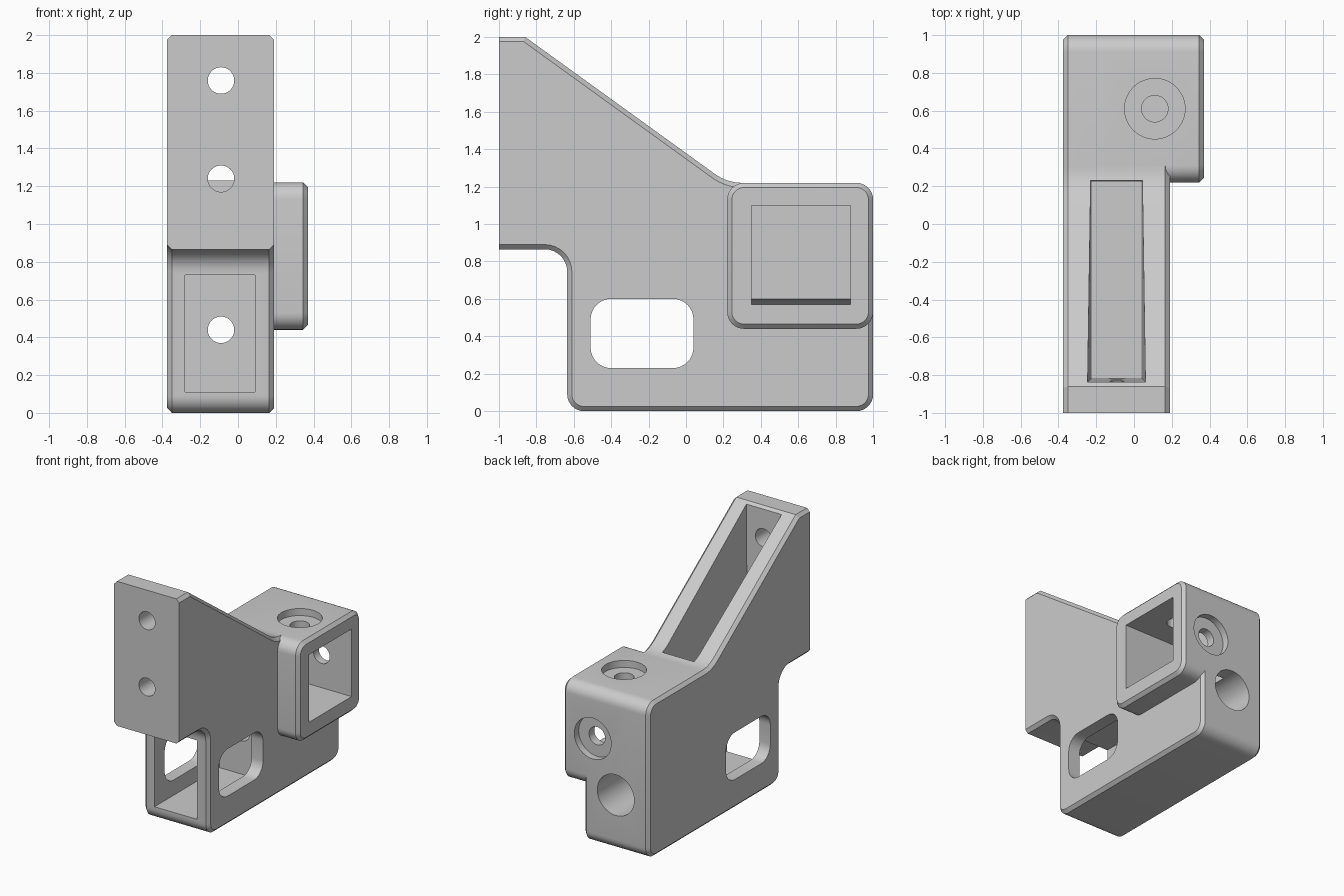
import bpy, bmesh, math
from mathutils import Vector

old = bpy.data.objects.get("Cube")
if old:
    bpy.data.objects.remove(old, do_unlink=True)

mat = bpy.data.materials.new("light grey")
mat.use_nodes = True
GREY = (0.6, 0.6, 0.6, 1)
mat.diffuse_color = GREY
mat.node_tree.nodes["Principled BSDF"].inputs["Base Color"].default_value = GREY


def rounded(corners, steps=8):
    """Profile in y, z from corners given as (y, z, radius)."""
    out = []
    for i, (y, z, r) in enumerate(corners):
        p = Vector((y, z))
        if r == 0:
            out.append(p)
            continue
        a = (Vector(corners[i - 1][:2]) - p).normalized()
        b = (Vector(corners[(i + 1) % len(corners)][:2]) - p).normalized()
        half = a.angle(b) / 2
        t = r / math.tan(half)
        c = p + (a + b).normalized() * r / math.sin(half)
        s, e = (p + a * t - c).normalized(), (p + b * t - c).normalized()
        out += [c + s.slerp(e, k / steps).normalized() * r for k in range(steps + 1)]
    return out


def prism(name, profile, x0, x1, chamfer_ends=(), width=0.025):
    """Extrude a y-z profile along x, chamfering the rims at the given ends."""
    bm = bmesh.new()
    face = bm.faces.new([bm.verts.new((x0, p.x, p.y)) for p in profile])
    ext = bmesh.ops.extrude_face_region(bm, geom=[face], use_keep_orig=True)
    moved = [g for g in ext["geom"] if isinstance(g, bmesh.types.BMVert)]
    bmesh.ops.translate(bm, verts=moved, vec=(x1 - x0, 0, 0))
    bmesh.ops.recalc_face_normals(bm, faces=bm.faces)
    rim = [e for e in bm.edges
           if any(all(abs(v.co.x - x) < 1e-4 for v in e.verts) for x in chamfer_ends)]
    if rim:
        bmesh.ops.bevel(bm, geom=rim, offset=width, segments=1, profile=0.5,
                        affect='EDGES', clamp_overlap=False)
    return finish(name, bm)


def finish(name, bm):
    mesh = bpy.data.meshes.new(name)
    bm.to_mesh(mesh)
    bm.free()
    mesh.materials.append(mat)
    ob = bpy.data.objects.new(name, mesh)
    bpy.context.collection.objects.link(ob)
    return ob


def box(name, lo, hi, taper=0.0):
    """Box between two corners; taper draws the floor in on all sides."""
    bm = bmesh.new()
    bmesh.ops.create_cube(bm, size=1)
    lo, hi = Vector(lo), Vector(hi)
    for v in bm.verts:
        draw = taper if v.co.z < 0 else 0
        sx, sy = (1 if v.co.x < 0 else -1), (1 if v.co.y < 0 else -1)
        v.co = [lo[i] + (v.co[i] + 0.5) * (hi[i] - lo[i]) for i in range(3)]
        v.co.x += sx * draw
        v.co.y += sy * draw
    return finish(name, bm)


def drill(name, start, end, radius):
    """Round cutter between two points."""
    start, end = Vector(start), Vector(end)
    bm = bmesh.new()
    bmesh.ops.create_cone(bm, cap_ends=True, segments=48, radius1=radius,
                          radius2=radius, depth=(end - start).length)
    turn = Vector((0, 0, 1)).rotation_difference(end - start)
    for v in bm.verts:
        v.co = turn @ v.co + (start + end) / 2
    return finish(name, bm)


def combine(target, other, operation):
    other.hide_render = True
    bpy.context.view_layer.objects.active = target
    mod = target.modifiers.new(other.name, 'BOOLEAN')
    mod.operation, mod.object, mod.solver = operation, other, 'EXACT'
    bpy.ops.object.modifier_apply(modifier=mod.name)
    bpy.data.objects.remove(other, do_unlink=True)


# Main bracket body with sloped gusset, chamfered on both sides
bracket = prism("bracket_body", rounded([
    (-1.2, 0.865, 0), (-0.635, 0.865, 0.12), (-0.635, 0, 0.09), (1, 0, 0.09),
    (1, 1.22, 0.09), (0.22, 1.22, 0.25), (-0.86, 2, 0), (-1.2, 2, 0)]),
    -0.375, 0.19, (-0.375, 0.19))
combine(bracket, box("front_trim", (-1, -1.5, 0.5), (1, -1, 2.5)), 'DIFFERENCE')

# Side socket block
socket = prism("socket_block", rounded([
    (0.22, 0.44, 0.09), (1, 0.44, 0.09), (1, 1.22, 0.09), (0.22, 1.22, 0.09)]),
    -0.2, 0.37, (0.37,))
combine(bracket, socket, 'UNION')

SOCKET_X, BODY_X = 0.11, -0.09
cutters = [
    # Square socket, front pocket, gusset pocket and side window
    box("socket_opening", (-0.11, 0.35, 0.57), (0.6, 0.88, 1.10)),
    box("front_pocket", (-0.28, -0.9, 0.11), (0.09, 0.17, 0.73)),
    box("gusset_pocket", (-0.25, -0.84, 1.0), (0.065, 0.25, 2.2), 0.025),
    prism("side_window", rounded([
        (-0.51, 0.23, 0.11), (0.04, 0.23, 0.11), (0.04, 0.6, 0.11), (-0.51, 0.6, 0.11)]),
        -0.6, 0.6),
    # Counterbored holes into the socket from the top and the back
    drill("top_counterbore", (SOCKET_X, 0.61, 1.165), (SOCKET_X, 0.61, 1.5), 0.16),
    drill("top_hole", (SOCKET_X, 0.61, 1.0), (SOCKET_X, 0.61, 1.5), 0.07),
    drill("back_counterbore", (SOCKET_X, 0.945, 0.83), (SOCKET_X, 1.3, 0.83), 0.16),
    drill("back_hole", (SOCKET_X, 0.7, 0.83), (SOCKET_X, 1.3, 0.83), 0.07),
    # Long bore from the back into the front pocket
    drill("long_bore", (BODY_X, 0.3, 0.44), (BODY_X, 1.3, 0.44), 0.16),
    drill("bore_hole", (BODY_X, 0.0, 0.44), (BODY_X, 0.6, 0.44), 0.07),
]
# Mounting holes in the front plate
for height in (1.24, 1.76):
    cutters.append(drill("plate_hole", (BODY_X, -1.2, height), (BODY_X, -0.7, height), 0.07))
for cutter in cutters:
    combine(bracket, cutter, 'DIFFERENCE')

# Smooth the round parts, keep edges sharp
bpy.ops.object.select_all(action='DESELECT')
bracket.select_set(True)
bpy.context.view_layer.objects.active = bracket
bpy.ops.object.shade_smooth_by_angle(angle=math.radians(25))
